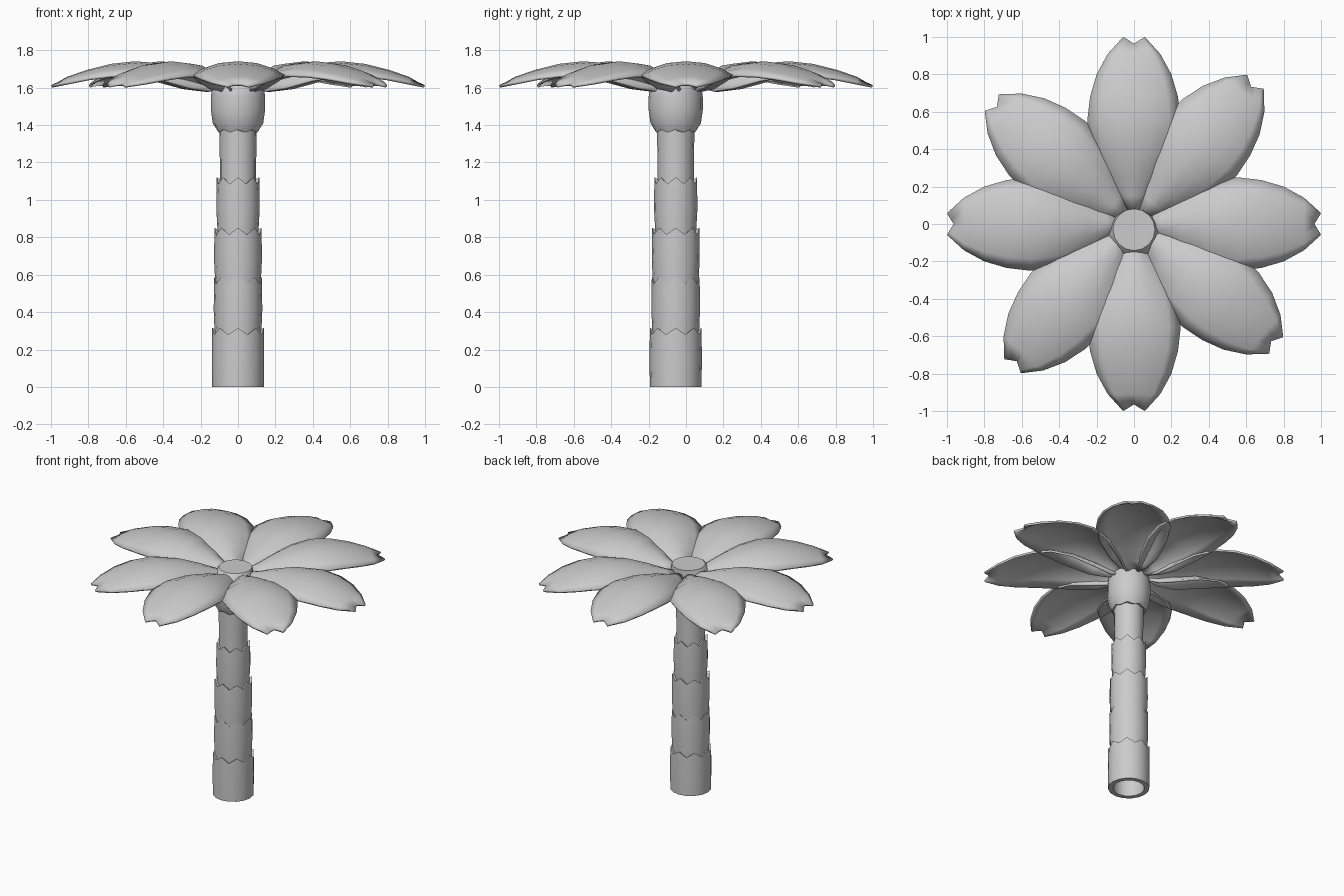
import bpy, bmesh
from math import sin, cos, pi, radians

if "Cube" in bpy.data.objects:
    bpy.data.objects.remove(bpy.data.objects["Cube"])

CY = -0.055   # trunk axis sits slightly forward of the crown


def finish(bm, name, angle=40):
    bmesh.ops.recalc_face_normals(bm, faces=bm.faces)
    me = bpy.data.meshes.new(name)
    bm.to_mesh(me)
    bm.free()
    ob = bpy.data.objects.new(name, me)
    bpy.context.collection.objects.link(ob)
    bpy.ops.object.select_all(action='DESELECT')
    ob.select_set(True)
    bpy.context.view_layer.objects.active = ob
    bpy.ops.object.shade_smooth_by_angle(angle=radians(angle))
    return ob


def lathe(name, rings, n=16, cap_start=True, cap_end=True):
    """rings: (radius, z, zigzag height, y centre); every second vertex is raised."""
    bm = bmesh.new()
    loops = []
    for r, z, jag, cy in rings:
        loops.append([bm.verts.new((r * sin(2 * pi * i / n), cy - r * cos(2 * pi * i / n),
                                    z + (jag if i % 2 == 0 else 0))) for i in range(n)])
    for a, b in zip(loops, loops[1:]):
        for i in range(n):
            j = (i + 1) % n
            bm.faces.new((a[i], a[j], b[j], b[i]))
    if cap_start:
        bm.faces.new(loops[0])
    if cap_end:
        bm.faces.new(loops[-1])
    return finish(bm, name)


# Lowest trunk section, hollow underneath
lathe("trunk_base", [(0.105, 0.26, 0, CY), (0.105, 0, 0, CY), (0.138, 0, 0, CY),
                     (0.14, 0.15, 0, CY), (0.138, 0.28, 0.035, CY), (0.105, 0.27, 0.03, CY)])

# Overlapping bark sections with zigzag upper rims
sections = [(0.27, 0.55, 0.124, 0.130), (0.54, 0.815, 0.121, 0.128),
            (0.81, 1.085, 0.108, 0.116)]
for k, (z0, z1, r0, r1) in enumerate(sections):
    lathe(f"trunk_section_{k + 1}",
          [(r0, z0, 0, CY), (r1, z0 + 0.14, 0, CY), (r1 - 0.002, z1, 0.036, CY),
           (r1 - 0.03, z1 - 0.01, 0.03, CY)])
lathe("trunk_top", [(0.097, 1.07, 0, CY), (0.097, 1.2, 0, CY), (0.101, 1.40, 0, CY)])

# Bulb under the crown, with a flat cap showing between the leaves
lathe("crown_bulb", [(0.09, 1.37, 0, CY), (0.112, 1.36, 0.015, CY), (0.135, 1.41, 0, CY),
                     (0.145, 1.48, 0, CY), (0.145, 1.55, 0, CY), (0.137, 1.61, 0, CY),
                     (0.112, 1.658, 0, -0.03)])

# Leaf stations: distance out, ridge height, half width, edge droop
STATIONS = [(0.07, 1.625, 0.03, 0.02), (0.15, 1.650, 0.09, 0.065), (0.25, 1.686, 0.16, 0.085),
            (0.40, 1.729, 0.225, 0.085), (0.55, 1.741, 0.25, 0.072), (0.68, 1.727, 0.235, 0.06),
            (0.80, 1.697, 0.20, 0.045), (0.91, 1.660, 0.14, 0.03), (1.0, 1.622, 0.058, 0.01)]


def leaf(name, angle):
    bm = bmesh.new()
    cols = [-1, -0.75, -0.4, 0, 0.4, 0.75, 1]
    rows = []
    for k, (r, z, w, d) in enumerate(STATIONS):
        row = []
        for t in cols:
            x = r
            if k == len(STATIONS) - 1:      # notched tip
                x -= 0.035 * (1 - abs(t))
            y = w * t
            row.append(bm.verts.new((x * cos(angle) - y * sin(angle),
                                     x * sin(angle) + y * cos(angle),
                                     z - d * abs(t) ** 2.2)))
        rows.append(row)
    for a, b in zip(rows, rows[1:]):
        for i in range(len(cols) - 1):
            bm.faces.new((a[i], b[i], b[i + 1], a[i + 1]))
    ob = finish(bm, name)
    mod = ob.modifiers.new("thickness", 'SOLIDIFY')
    mod.thickness = 0.014
    mod.offset = -1
    # keep every leaf facing upward so the thickness grows downward
    if ob.data.polygons[0].normal.z < 0:
        ob.data.flip_normals()


# Eight leaves: four straight, four diagonal and slightly turned
for k in range(4):
    leaf(f"leaf_straight_{k + 1}", k * pi / 2)
    leaf(f"leaf_diagonal_{k + 1}", k * pi / 2 + radians(49.5))
